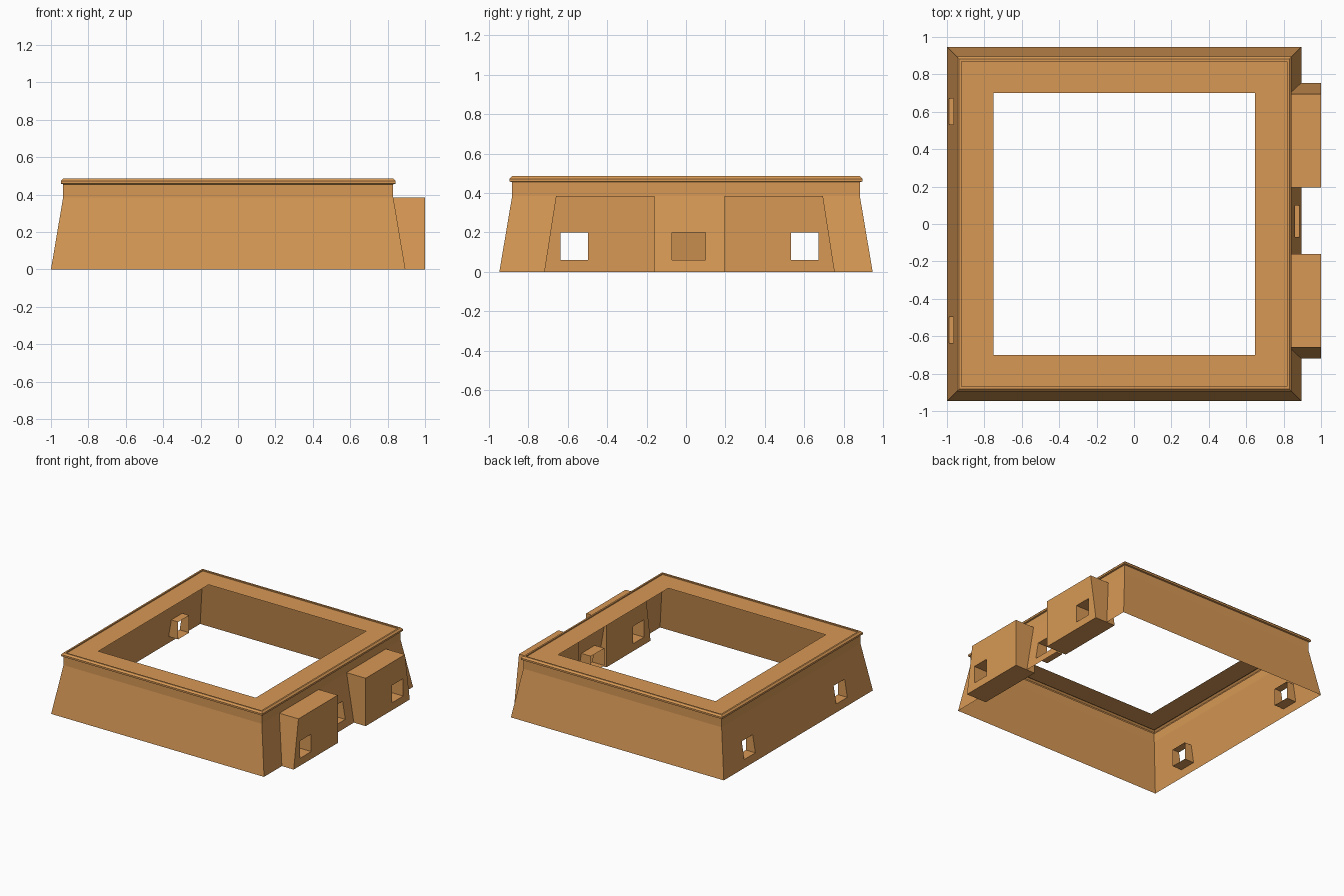
import bpy, bmesh
from mathutils import Vector

if "Cube" in bpy.data.objects:
    bpy.data.objects.remove(bpy.data.objects["Cube"])

clay = bpy.data.materials.new("adobe_clay")
clay.diffuse_color = (0.68, 0.315, 0.09, 1)
clay.use_nodes = True
clay.node_tree.nodes["Principled BSDF"].inputs["Base Color"].default_value = clay.diffuse_color

CX, MID = -0.0525, 0.0175          # hull centre in x, mirror line of the bays in y
SLOPE = (0.9475 - 0.8825) / 0.385  # batter of the walls
HALF = 0.9475


def finish(bm, name):
    me = bpy.data.meshes.new(name)
    bm.to_mesh(me)
    bm.free()
    me.materials.append(clay)
    ob = bpy.data.objects.new(name, me)
    bpy.context.collection.objects.link(ob)
    return ob


def punch(bm, side, y0, y1, z0, z1):
    """Cut a rectangular opening in the faces that look along side * x."""
    def chosen():
        bm.normal_update()
        return [f for f in bm.faces if f.normal.x * side > 0.9]
    for co, no in (((0, y0, 0), (0, 1, 0)), ((0, y1, 0), (0, 1, 0)),
                   ((0, 0, z0), (0, 0, 1)), ((0, 0, z1), (0, 0, 1))):
        fs = chosen()
        geom = set(fs)
        for f in fs:
            geom.update(f.edges)
            geom.update(f.verts)
        bmesh.ops.bisect_plane(bm, geom=list(geom), dist=1e-5,
                               plane_co=Vector(co), plane_no=Vector(no))
    dead = []
    for f in chosen():
        c = f.calc_center_median()
        if y0 < c.y < y1 and z0 < c.z < z1 and c.z < 0.385:
            dead.append(f)
    bmesh.ops.delete(bm, geom=dead, context='FACES')


def tunnel(name, xa, xb, y0, y1, z0, z1):
    """Open window lining from xa(z) on the outside to xb on the inside."""
    bm = bmesh.new()
    rect = [(y0, z0), (y1, z0), (y1, z1), (y0, z1)]
    a = [bm.verts.new((xa(z), y, z)) for y, z in rect]
    b = [bm.verts.new((xb, y, z)) for y, z in rect]
    for i in range(4):
        j = (i + 1) % 4
        bm.faces.new((a[i], a[j], b[j], b[i]))
    bmesh.ops.recalc_face_normals(bm, faces=bm.faces[:])
    finish(bm, name)


def left_x(z):
    return CX - HALF + SLOPE * z


def right_x(z):
    return CX + HALF - SLOPE * z


Z0, Z1 = 0.06, 0.20
back_win = (0.532, 0.672)
front_win = (2 * MID - 0.672, 2 * MID - 0.532)
mid_win = (-0.07, 0.10)

# Hull: battered walls, rim moulding and flat roof ring around the courtyard
bm = bmesh.new()
profile = [(HALF, 0), (0.8825, 0.385), (0.8825, 0.455), (0.895, 0.458),
           (0.895, 0.472), (0.883, 0.485), (0.87, 0.485), (0.87, 0.476),
           (0.70, 0.476)]
rings = [[bm.verts.new((CX + sx * h, sy * h, z))
          for sx, sy in ((-1, -1), (1, -1), (1, 1), (-1, 1))]
         for h, z in profile]
for lo, hi in zip(rings, rings[1:]):
    for i in range(4):
        j = (i + 1) % 4
        bm.faces.new((lo[i], lo[j], hi[j], hi[i]))
for win in (front_win, back_win):
    punch(bm, -1, *win, Z0, Z1)
for win in (front_win, mid_win, back_win):
    punch(bm, 1, *win, Z0, Z1)
finish(bm, "battered_walls")

# Window linings through the hull walls
tunnel("left_window_front", left_x, -0.905, *front_win, Z0, Z1)
tunnel("left_window_back", left_x, -0.905, *back_win, Z0, Z1)
tunnel("entrance_window", right_x, 0.775, *mid_win, Z0, Z1)

# Two projecting bays on the right, mirrored, each with its own window
XI, XO, H = 0.82, 1.0, 0.385
for s, label, win in ((-1, "front", front_win), (1, "back", back_win)):
    bm = bmesh.new()
    section = [(0.1775, 0), (0.7375, 0), (0.6775, H), (0.1775, H)]
    a = [bm.verts.new((XI, MID + s * y, z)) for y, z in section]
    b = [bm.verts.new((XO, MID + s * y, z)) for y, z in section]
    bm.faces.new(a)
    bm.faces.new(b)
    for i in range(4):
        j = (i + 1) % 4
        bm.faces.new((a[i], a[j], b[j], b[i]))
    bmesh.ops.recalc_face_normals(bm, faces=bm.faces[:])
    for side in (-1, 1):
        punch(bm, side, *win, Z0, Z1)
    finish(bm, label + "_bay")
    tunnel(label + "_bay_window", lambda z: XO, XI, *win, Z0, Z1)
